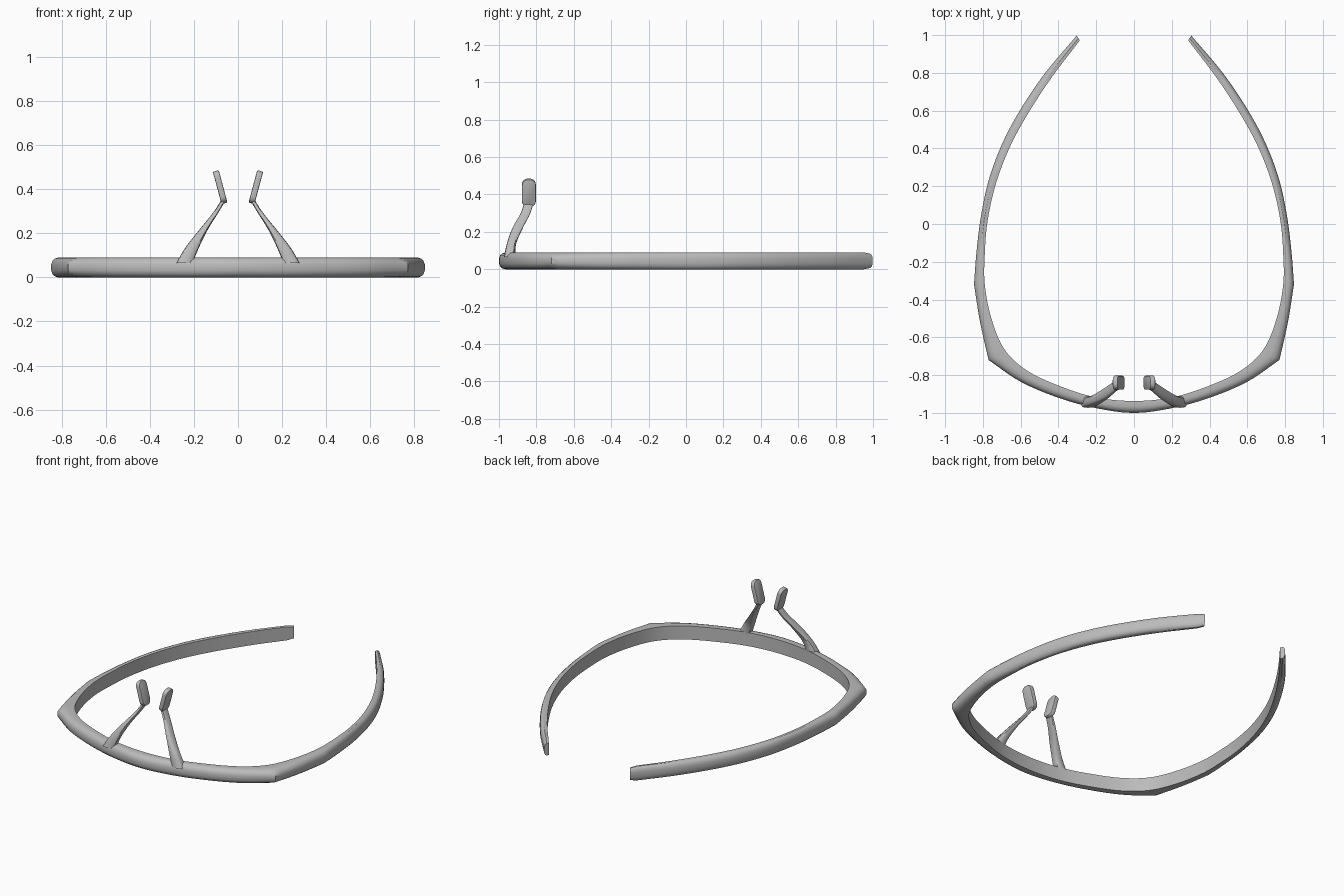
import bpy, bmesh, math
from mathutils import Vector, Matrix

cube = bpy.data.objects.get("Cube")
if cube:
    bpy.data.objects.remove(cube, do_unlink=True)

grey = bpy.data.materials.new("matte grey")
grey.use_nodes = True
grey.diffuse_color = (0.5, 0.5, 0.5, 1)
grey.node_tree.nodes["Principled BSDF"].inputs["Base Color"].default_value = (0.5, 0.5, 0.5, 1)


def smooth_path(points, steps, corners=(), flat_start=False):
    """Hermite curve through the points, broken at the corner indices."""
    pts = [Vector(p) for p in points]
    last = len(pts) - 1

    def tangent(i, other):
        if i == 0 and flat_start:
            return Vector((pts[1][0], 0))
        if i in (0, last) or i in corners:
            return (pts[other] - pts[i]) * (1 if other > i else -1)
        return (pts[i + 1] - pts[i - 1]) / 2

    out = []
    for i in range(last):
        a, b = pts[i], pts[i + 1]
        ta, tb = tangent(i, i + 1), tangent(i + 1, i)
        for k in range(steps):
            t = k / steps
            h = t * t * (3 - 2 * t)
            out.append(a * (1 - h) + b * h + ta * (t * (1 - t) ** 2) - tb * (t * t * (1 - t)))
    out.append(pts[last])
    return out


def finish(name, bm, angle=30):
    """Make a mirrored object from a half mesh."""
    bmesh.ops.recalc_face_normals(bm, faces=bm.faces)
    mesh = bpy.data.meshes.new(name)
    bm.to_mesh(mesh)
    bm.free()
    mesh.materials.append(grey)
    obj = bpy.data.objects.new(name, mesh)
    bpy.context.collection.objects.link(obj)
    mirror = obj.modifiers.new("mirror", "MIRROR")
    mirror.use_clip = True
    bpy.ops.object.select_all(action="DESELECT")
    obj.select_set(True)
    bpy.context.view_layer.objects.active = obj
    bpy.ops.object.modifier_apply(modifier=mirror.name)
    bpy.ops.object.shade_smooth_by_angle(angle=math.radians(angle))


def loft(rings, cap_start=True):
    """Skin a list of closed rings."""
    bm = bmesh.new()
    rows = [[bm.verts.new(p) for p in ring] for ring in rings]
    for a, b in zip(rows, rows[1:]):
        for j in range(len(a)):
            k = (j + 1) % len(a)
            bm.faces.new((a[j], a[k], b[k], b[j]))
    bm.faces.new(rows[-1])
    if cap_start:
        bm.faces.new(rows[0])
    return bm


# Wraparound frame: outer and inner outlines from the brow centre to the temple tip
outer = [(0, -1), (.2, -.975), (.4, -.92), (.6, -.835), (.77, -.72), (.815, -.52), (.847, -.32),
         (.835, -.16), (.812, .03), (.77, .23), (.7, .42), (.605, .6), (.47, .8), (.303, .998)]
inner = [(0, -.937), (.19, -.92), (.37, -.867), (.56, -.78), (.685, -.665), (.755, -.5), (.79, -.32),
         (.79, -.16), (.776, .01), (.735, .2), (.665, .39), (.57, .57), (.44, .77), (.287, .972)]
# Half section: across the band (0 inside, 1 outside) and height above the middle
upper = [(0, .043), (.45, .045), (.7, .04), (.88, .03), (.98, .014)]
section = upper + [(u, -z) for u, z in reversed(upper)]
out_path = smooth_path(outer, 6, corners=(4, 6), flat_start=True)
in_path = smooth_path(inner, 6, flat_start=True)
rings = []
for n, (o, i) in enumerate(zip(out_path, in_path)):
    squash = .85 if n == len(out_path) - 1 else 1
    ring = []
    for u, z in section:
        p = i.lerp(o, u / .98)
        ring.append((p.x, p.y, .045 + z * squash))
    rings.append(ring)
finish("frame", loft(rings, cap_start=False))

# Nose arms: centre x, y, z, then width and depth
arm = [(.243, -.943, .065, .075, .06), (.205, -.932, .14, .06, .05), (.15, -.898, .225, .036, .056),
       (.1, -.86, .295, .024, .052), (.063, -.84, .355, .02, .05)]
rings = []
for x, y, z, w, d in smooth_path(arm, 6):
    ring = []
    for k in range(12):
        c, s = math.cos(k * math.pi / 6), math.sin(k * math.pi / 6)
        ring.append((x + w / 2 * math.copysign(abs(c) ** .6, c),
                     y + d / 2 * math.copysign(abs(s) ** .6, s), z))
    rings.append(ring)
finish("nose_arms", loft(rings), 40)

# Nose pads: rounded tablets leaning outwards
bm = bmesh.new()
bmesh.ops.create_cube(bm, size=1, matrix=Matrix.Diagonal((.028, .074, .152, 1)))
across = [e for e in bm.edges if abs(e.verts[0].co.x - e.verts[1].co.x) > .01]
bmesh.ops.bevel(bm, geom=across, offset=.031, segments=6, profile=.5, affect="EDGES")
rims = [e for e in bm.edges if abs(e.verts[0].co.x - e.verts[1].co.x) < .01]
bmesh.ops.bevel(bm, geom=rims, offset=.005, segments=2, profile=.5, affect="EDGES")
bm.transform(Matrix.Translation((.081, -.84, .409)) @ Matrix.Rotation(math.radians(15), 4, "Y"))
finish("nose_pads", bm)
